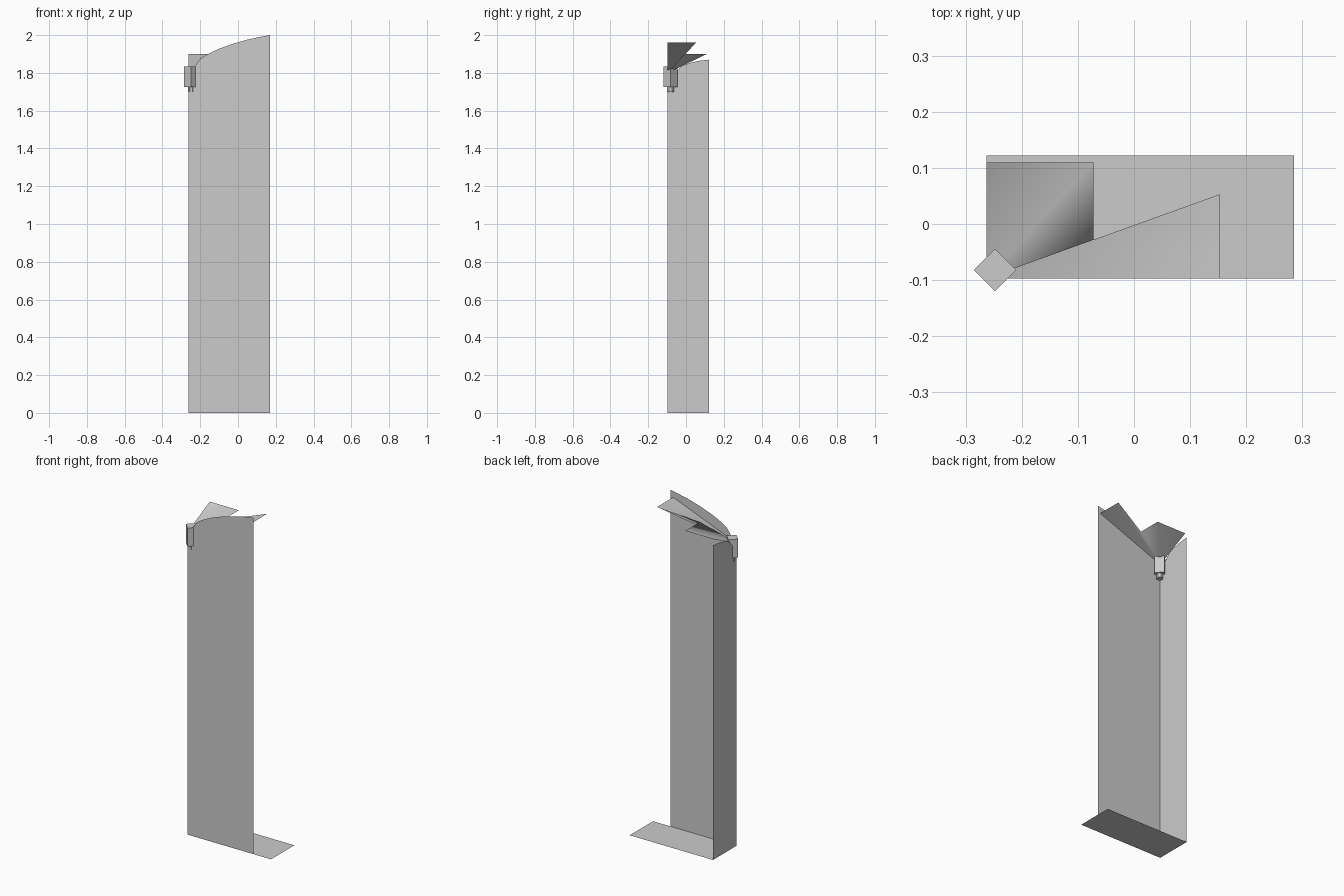
import bpy, bmesh, math

if "Cube" in bpy.data.objects:
    bpy.data.objects.remove(bpy.data.objects["Cube"])

X0, X1, Y0, Y1 = -0.263, 0.285, -0.097, 0.122


def add_mesh(name, verts, faces):
    me = bpy.data.meshes.new(name)
    me.from_pydata(verts, [], faces)
    me.update()
    ob = bpy.data.objects.new(name, me)
    bpy.context.collection.objects.link(ob)
    return ob


def panel(name, top, place, far):
    """Thin upright sheet from the floor up to a curved top edge."""
    pts = [(far, 0), *reversed(top), (top[0][0], 0)]
    return add_mesh(name, [place(u, z) for u, z in pts], [range(len(pts))])


def prism(name, sides, radius, z0, z1, turn=0.0):
    bpy.ops.mesh.primitive_cylinder_add(vertices=sides, radius=radius, depth=z1 - z0,
                                        location=(-0.248, -0.082, (z0 + z1) / 2),
                                        rotation=(0, 0, turn))
    bpy.context.object.name = name
    return bpy.context.object


# floor sheet
add_mesh("floor_zone", [(X0, Y0, 0), (X1, Y0, 0), (X1, Y1, 0), (X0, Y1, 0)], [(0, 1, 2, 3)])

# long front sheet with a rising curved top
front_top = [(X0, 1.76), (-0.245, 1.80), (-0.225, 1.84), (-0.2, 1.875), (-0.16, 1.9),
             (-0.1, 1.928), (-0.03, 1.953), (0.05, 1.976), (0.11, 1.989), (0.17, 2.0)]
panel("front_sheet", front_top, lambda u, z: (u, Y0, z), 0.17)

# short side sheet
side_top = [(Y0, 1.76), (-0.07, 1.785), (-0.045, 1.815), (-0.02, 1.838),
            (0.02, 1.853), (0.07, 1.864), (Y1, 1.87)]
panel("side_sheet", side_top, lambda u, z: (X0, u, z), Y1)

# upper fan spreading from the sensor corner
rim = [(0.153, Y0, 1.96), (0.153, 0.053, 1.96), (-0.072, -0.028, 1.9),
       (-0.072, 0.11, 1.9), (X0, 0.11, 1.9)]
fan = add_mesh("upper_fan", [(X0, Y0, 1.80), *rim],
               [(0, i, i + 1) for i in range(1, len(rim))])
fan.data.shade_smooth()

# corner sensor: square housing turned 45 degrees with a small lens below
prism("sensor_housing", 4, 0.038, 1.725, 1.835)
prism("sensor_lens", 8, 0.019, 1.70, 1.726, math.pi / 8)
